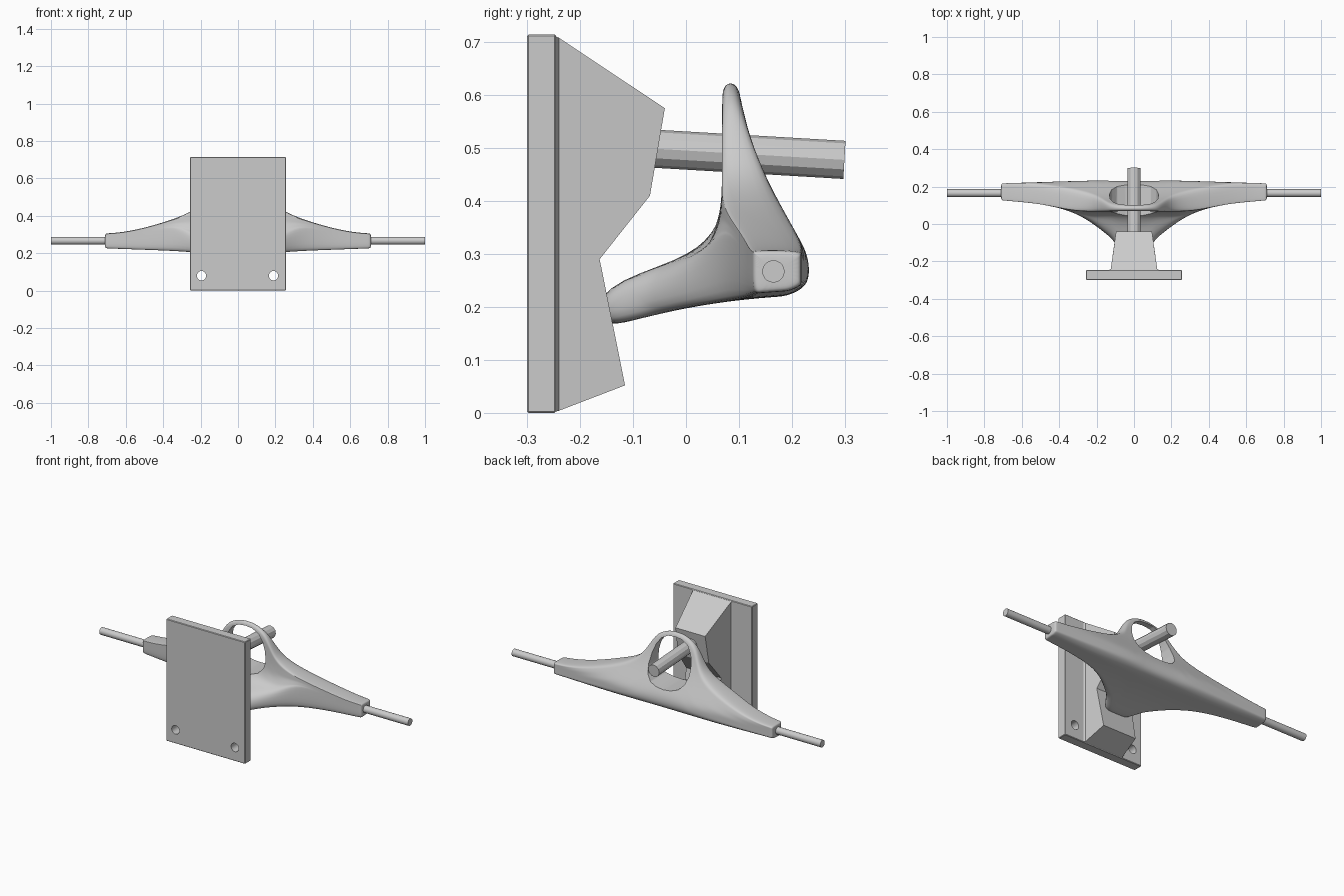
import bpy, bmesh, math
from mathutils import Vector

if "Cube" in bpy.data.objects:
    bpy.data.objects.remove(bpy.data.objects["Cube"])

metal = bpy.data.materials.new("grey metal")
metal.diffuse_color = (0.6, 0.6, 0.6, 1)
metal.use_nodes = True
metal.node_tree.nodes["Principled BSDF"].inputs["Base Color"].default_value = metal.diffuse_color


def interp(table, t):
    """Piecewise linear lookup in a list of (key, value)."""
    if t <= table[0][0]:
        return table[0][1]
    for (a, u), (b, v) in zip(table, table[1:]):
        if t <= b:
            return u + (v - u) * (t - a) / (b - a)
    return table[-1][1]


def make(name, bm):
    bmesh.ops.recalc_face_normals(bm, faces=bm.faces[:])
    me = bpy.data.meshes.new(name)
    bm.to_mesh(me)
    bm.free()
    me.materials.append(metal)
    ob = bpy.data.objects.new(name, me)
    bpy.context.collection.objects.link(ob)
    return ob


def rod(name, p, q, r, sides):
    p, q = Vector(p), Vector(q)
    bm = bmesh.new()
    bmesh.ops.create_cone(bm, cap_ends=True, segments=sides, radius1=r, radius2=r, depth=(q - p).length)
    rot = (q - p).to_track_quat('Z', 'Y')
    for v in bm.verts:
        v.co = rot @ v.co + (p + q) / 2
    return make(name, bm)


def cut(ob, cutter):
    m = ob.modifiers.new("cut", 'BOOLEAN')
    m.operation, m.solver, m.object = 'DIFFERENCE', 'EXACT', cutter
    bake(ob)
    bpy.data.objects.remove(cutter)


def bake(ob):
    dg = bpy.context.evaluated_depsgraph_get()
    me = bpy.data.meshes.new_from_object(ob.evaluated_get(dg))
    ob.modifiers.clear()
    ob.data = me


def smooth(ob, angle):
    bpy.ops.object.select_all(action='DESELECT')
    ob.select_set(True)
    bpy.context.view_layer.objects.active = ob
    bpy.ops.object.shade_smooth_by_angle(angle=math.radians(angle))


# Mounting plate with four bolt holes
bm = bmesh.new()
bmesh.ops.create_cube(bm, size=1)
for v in bm.verts:
    v.co = (v.co.x * 0.512, v.co.y * 0.055 - 0.2725, v.co.z * 0.714 + 0.357)
bmesh.ops.bevel(bm, geom=bm.edges[:], offset=0.003, segments=1, affect='EDGES')
plate = make("mounting_plate", bm)
for x in (-0.195, 0.19):
    for z in (0.08, 0.58):
        cut(plate, rod("bolt_hole", (x, -0.4, z), (x, -0.1, z), 0.025, 24))
smooth(plate, 30)

# Tapered block on the plate, from a side profile (half width, y, z)
profile = [(0.14, -0.25, 0.712), (0.124, -0.24, 0.708), (0.096, -0.04, 0.575), (0.1, -0.068, 0.41),
           (0.113, -0.163, 0.29), (0.107, -0.115, 0.052), (0.124, -0.24, 0.004), (0.14, -0.25, 0.001)]
bm = bmesh.new()
rings = [[bm.verts.new((s * w, y, z)) for w, y, z in profile] for s in (1, -1)]
for r in rings:
    bm.faces.new(r[1:7])
    bm.faces.new((r[0], r[1], r[6], r[7]))
for i in range(8):
    j = (i + 1) % 8
    bm.faces.new((rings[0][i], rings[0][j], rings[1][j], rings[1][i]))
make("base_block", bm)

# Kingpin and axle
rod("kingpin", (0, -0.1, 0.501), (0, 0.299, 0.4775), 0.036, 12)
smooth(rod("axle", (-1, 0.165, 0.267), (1, 0.165, 0.267), 0.021, 20), 30)

# Hanger: cross-sections of the side outline, limited by nose reach and arch height along x
top_of_x = [(0, 0.625), (0.04, 0.622), (0.08, 0.609), (0.115, 0.588), (0.14, 0.56), (0.17, 0.505), (0.2, 0.46),
            (0.255, 0.42), (0.35, 0.38), (0.5, 0.335), (0.62, 0.312), (0.71, 0.306)]
nose_of_x = [(0, -0.17), (0.06, -0.165), (0.08, -0.14), (0.115, -0.085), (0.155, -0.05), (0.2, -0.015),
             (0.255, 0.025), (0.35, 0.075), (0.5, 0.108), (0.71, 0.127)]
under_of_y = [(-0.17, 0.157), (-0.14, 0.165), (0, 0.199), (0.1, 0.214), (0.2, 0.221)]
back_of_z = [(0.235, 0.228), (0.27, 0.24), (0.3, 0.23), (0.35, 0.202), (0.44, 0.152), (0.52, 0.12),
             (0.57, 0.107), (0.62, 0.1)]
front_of_z = [(0.24, -0.17), (0.29, 0), (0.31, 0.04), (0.36, 0.063), (0.42, 0.068), (0.62, 0.068)]
shoulder_of_y = [(y, z) for z, y in front_of_z[:5]]


def section(x):
    top, nose = interp(top_of_x, x), interp(nose_of_x, x)
    back_limit = 0.24 - 0.023 * x / 0.71
    shoulder = min(interp(shoulder_of_y, nose), top - 0.03)
    pts = []
    for i in range(6):
        y = nose + (0.195 - nose) * i / 5
        pts.append((y, interp(under_of_y, y) + 0.01 * max(0, x - 0.4) / 0.31))
    for i in range(8):
        z = 0.24 + (top - 0.24) * i / 7
        pts.append((min(back_limit, interp(back_of_z, z)), z))
    for i in range(9):
        z = top + (shoulder - top) * i / 8
        pts.append((max(nose, interp(front_of_z, z)), z))
    return pts


xs = [0, 0.04, 0.065, 0.085, 0.115, 0.14, 0.17, 0.2, 0.255, 0.35, 0.5, 0.62, 0.69, 0.708]
half = [(x, section(x)) for x in xs]
half.append((0.711, [(0.17 + (y - 0.17) * 0.75, 0.267 + (z - 0.267) * 0.75) for y, z in section(0.71)]))
stations = [(-x, s) for x, s in half[:0:-1]] + half
bm = bmesh.new()
loops = [[bm.verts.new((x, y, z)) for y, z in s] for x, s in stations]
n = len(loops[0])
for a, b in zip(loops, loops[1:]):
    for i in range(n):
        j = (i + 1) % n
        bm.faces.new((a[i], a[j], b[j], b[i]))
bm.faces.new(loops[0])
bm.faces.new(loops[-1])
hanger = make("hanger", bm)
sub = hanger.modifiers.new("round", 'SUBSURF')
sub.levels = sub.render_levels = 2
bake(hanger)

# Opening through the arch for the kingpin
right = [(0.045, 0.597), (0.085, 0.575), (0.112, 0.535), (0.127, 0.485), (0.132, 0.43), (0.12, 0.385),
         (0.09, 0.352), (0.045, 0.337)]
outline = [(0, 0.602)] + right + [(0, 0.333)] + [(-x, z) for x, z in reversed(right)]
bm = bmesh.new()
ends = [[bm.verts.new((x, y, z)) for x, z in outline] for y in (-0.1, 0.4)]
bm.faces.new(ends[0])
bm.faces.new(ends[1])
for i in range(len(outline)):
    j = (i + 1) % len(outline)
    bm.faces.new((ends[0][i], ends[0][j], ends[1][j], ends[1][i]))
cut(hanger, make("arch_opening", bm))
smooth(hanger, 35)
